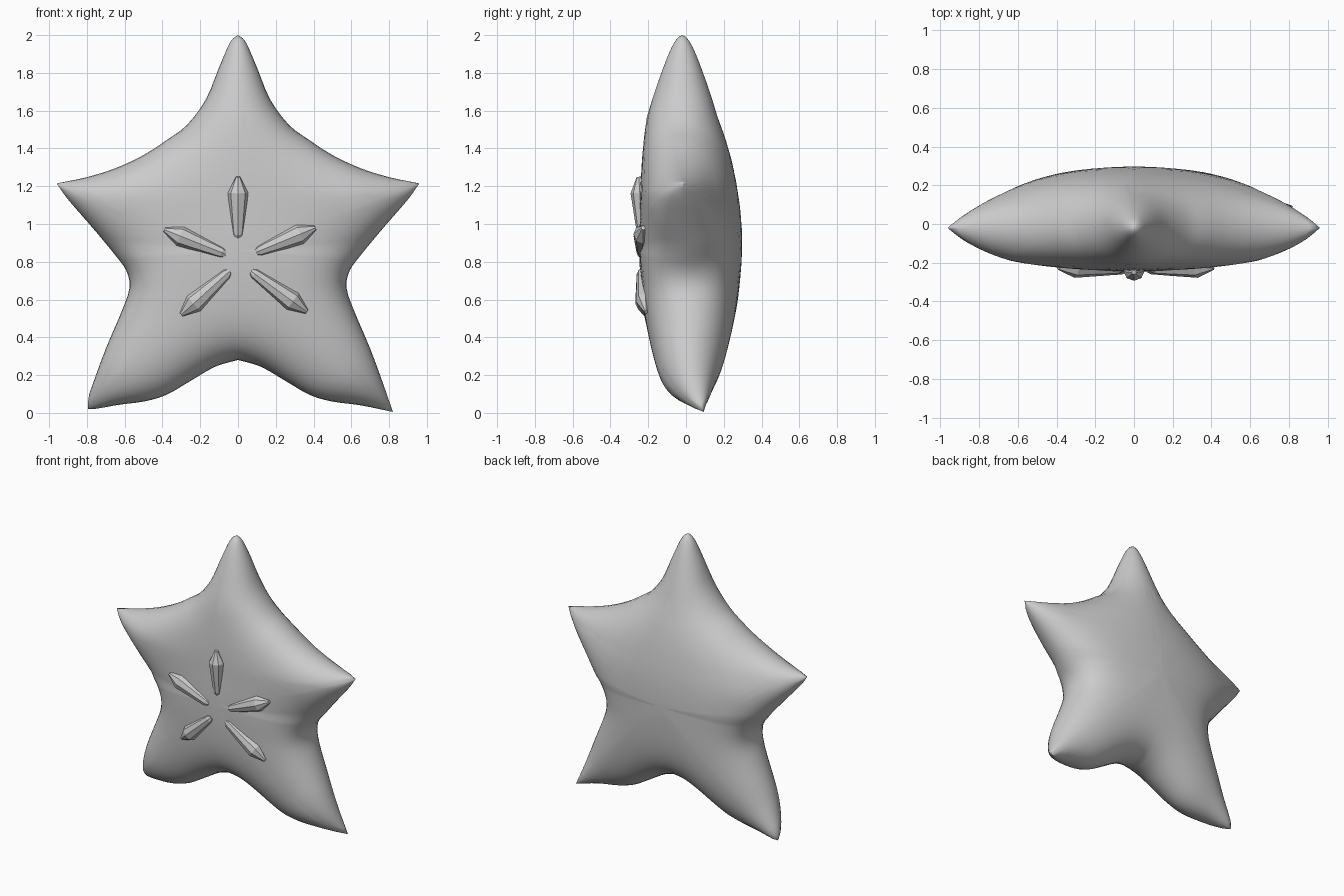
import bpy, bmesh, math
from mathutils import Vector

if "Cube" in bpy.data.objects:
    bpy.data.objects.remove(bpy.data.objects["Cube"])

CX, CZ = 0.0, 0.86
RINGS = 14

# right half of the outline (x, z), split at the points of the star
spans = [
    [(0, 2.0), (.04, 1.965), (.1, 1.83), (.17, 1.66), (.27, 1.525), (.37, 1.45),
     (.5, 1.365), (.65, 1.295), (.8, 1.248), (.96, 1.215)],
    [(.96, 1.215), (.9, 1.13), (.77, .98), (.65, .835), (.59, .75), (.575, .66),
     (.615, .54), (.70, .34), (.77, .15), (.82, .005)],
    [(.82, .005), (.65, .04), (.5, .06), (.38, .095), (.25, .17), (.12, .245), (0, .28)],
]


def smooth_span(pts, sub=3):
    """Catmull-Rom through pts, last point left out"""
    p = [Vector(q) for q in pts]
    p = [2 * p[0] - p[1]] + p + [2 * p[-1] - p[-2]]
    out = []
    for i in range(1, len(p) - 2):
        a, b, c, d = p[i - 1:i + 3]
        for k in range(sub):
            t = k / sub
            out.append(.5 * (2 * b + (c - a) * t + (2 * a - 5 * b + 4 * c - d) * t * t
                             + (3 * b - a - 3 * c + d) * t ** 3))
    return out


half = [q for s in spans for q in smooth_span(s)] + [Vector((0, .28))]
outline = half + [Vector((-q.x, q.y)) for q in reversed(half[1:-1])]
for q in outline:                       # left foot is slightly blunter
    if q.x < -.74 and q.y < .1:
        q.x, q.y = max(q.x, -.795), max(q.y, .02)
N = len(outline)

# flat radial grid
pts, frac = [Vector((CX, CZ))], [0.0]
for r in range(1, RINGS + 1):
    s = math.sin(r / RINGS * math.pi / 2)
    for q in outline:
        pts.append(pts[0] + s * (q - pts[0]))
        frac.append(s)
tris = []
for j in range(N):
    k = (j + 1) % N
    tris.append((0, 1 + j, 1 + k))
    for r in range(RINGS - 1):
        a, b = 1 + r * N, 1 + (r + 1) * N
        tris += [(a + j, b + j, b + k), (a + j, b + k, a + k)]


# pillow heights: relax an inflated membrane pinned at the rim
def inflate(U=.08, L=.2, steps=350):
    n = len(pts)
    w = [dict() for _ in range(n)]
    mass = [0.0] * n
    for t in tris:
        for c in range(3):
            k, i, j = t[c], t[c - 2], t[c - 1]
            e, f = pts[i] - pts[k], pts[j] - pts[k]
            area2 = max(abs(e.x * f.y - e.y * f.x), 1e-9)
            cot = .5 * e.dot(f) / area2
            w[i][j] = w[i].get(j, 0) + cot
            w[j][i] = w[j].get(i, 0) + cot
            mass[k] += area2 / 6
    inner = n - N
    u = [U * (1 - s * s) for s in frac]
    rows = [(i, list(w[i].items()), sum(w[i].values()) + mass[i] / L ** 2,
             mass[i] * U / L ** 2) for i in range(inner)]
    for _ in range(steps):
        for i, nb, diag, rhs in rows:
            new = rhs
            for j, c in nb:
                new += c * u[j]
            u[i] += 1.5 * (new / diag - u[i])
    for i in range(inner, n):
        u[i] = 0
    return [math.sqrt(max(v, 0)) for v in u]


h = inflate()
scale = .272 / h[0]


def mid(p, s):
    """centre plane: upper points lean forward, feet kick back at the tips"""
    d = (p - pts[0]).length
    m = .025
    if p.y > CZ:
        m -= .045 * min(1, (d / .7) ** 2) * min(1, (p.y - CZ) / .3)
    else:
        m -= .01 * s
        m += .075 * max(0, (d - .85) / .33) ** 2
    return m


bm = bmesh.new()
front, back = [], []
for i, p in enumerate(pts):
    m, t = mid(p, frac[i]), h[i] * scale
    v = bm.verts.new((p.x, m - t, p.y))
    front.append(v)
    back.append(v if i >= len(pts) - N else bm.verts.new((p.x, m + t, p.y)))
for a, b, c in tris:
    bm.faces.new((front[a], front[b], front[c]))
    bm.faces.new((back[a], back[c], back[b]))
bmesh.ops.recalc_face_normals(bm, faces=bm.faces[:])
me = bpy.data.meshes.new("star_body")
bm.to_mesh(me)
bm.free()
for f in me.polygons:
    f.use_smooth = True
bpy.context.collection.objects.link(bpy.data.objects.new("star_body", me))


# faceted crystal petals on the front
def petal(name, start, end, sides=8):
    a, b = Vector(start), Vector(end)
    d = b - a
    across = d.cross(Vector((0, 1, 0))).normalized()
    up = across.cross(d).normalized()
    bm = bmesh.new()
    rings = []
    for t, wid in ((0, .018), (.06, .03), (.3, .039), (.74, .054), (1, .012)):
        rings.append([bm.verts.new(a + d * t + wid * (
            math.cos(2 * math.pi * k / sides) * across
            + .9 * math.sin(2 * math.pi * k / sides) * up)) for k in range(sides)])
    for r0, r1 in zip(rings, rings[1:]):
        for k in range(sides):
            n = (k + 1) % sides
            bm.faces.new((r0[k], r0[n], r1[n], r1[k]))
    bm.faces.new(rings[0])
    bm.faces.new(rings[-1])
    bmesh.ops.recalc_face_normals(bm, faces=bm.faces[:])
    me = bpy.data.meshes.new(name)
    bm.to_mesh(me)
    bm.free()
    bpy.context.collection.objects.link(bpy.data.objects.new(name, me))


petal("petal_top", (0, -.23, .925), (0, -.25, 1.25))
petal("petal_right", (.095, -.235, .85), (.41, -.227, .98))
petal("petal_left", (-.065, -.235, .84), (-.39, -.227, .97))
petal("petal_lower_right", (.07, -.235, .75), (.365, -.21, .535))
petal("petal_lower_left", (-.045, -.235, .75), (-.3, -.215, .52))
